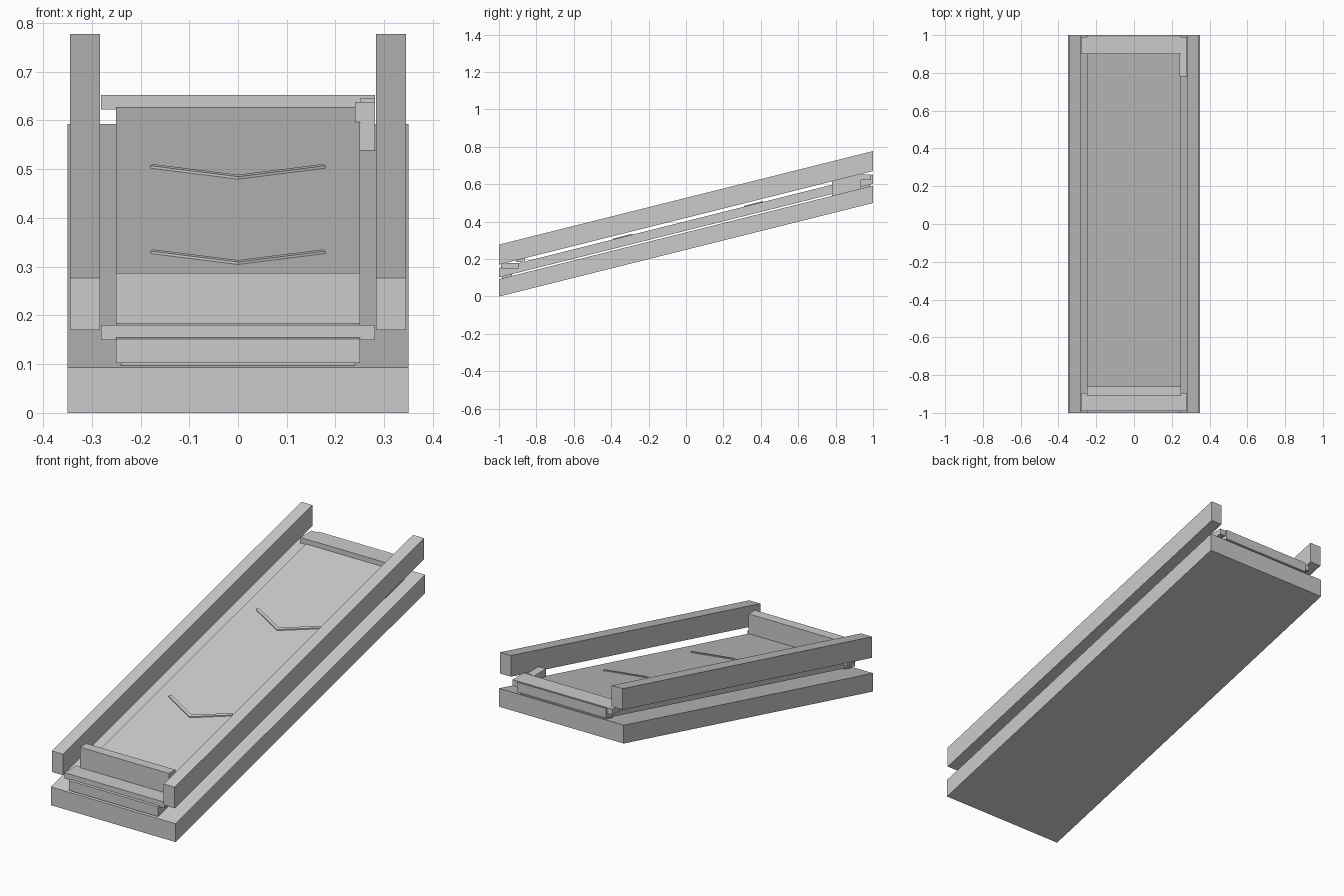
import bpy, bmesh

if "Cube" in bpy.data.objects:
    bpy.data.objects.remove(bpy.data.objects["Cube"])

SLOPE = 0.25  # rise per unit of depth


def prism(name, outline, low, high, slope=SLOPE):
    """Extrude a plan outline between two heights, sheared up the incline."""
    bm = bmesh.new()
    rise = lambda y: slope * (y + 1)
    bottom = [bm.verts.new((x, y, low + rise(y))) for x, y in outline]
    top = [bm.verts.new((x, y, high + rise(y))) for x, y in outline]
    n = len(outline)
    for i in range(n):
        j = (i + 1) % n
        bm.faces.new((bottom[i], bottom[j], top[j], top[i]))
    bm.faces.new(bottom[::-1])
    bm.faces.new(top)
    bmesh.ops.recalc_face_normals(bm, faces=bm.faces)
    mesh = bpy.data.meshes.new(name)
    bm.to_mesh(mesh)
    bm.free()
    obj = bpy.data.objects.new(name, mesh)
    bpy.context.collection.objects.link(obj)
    return obj


def slab(name, x0, x1, y0, y1, low, high, slope=SLOPE):
    return prism(name, [(x0, y0), (x1, y0), (x1, y1), (x0, y1)], low, high, slope)


# Inclined bed and belt with vertical ends
slab("base", -0.35, 0.35, -1, 1, 0, 0.093)
slab("belt", -0.25, 0.25, -1, 1, 0.102, 0.152)

# Side rails
for side, x0, x1 in (("left", -0.345, -0.283), ("right", 0.283, 0.345)):
    slab(side + "_rail", x0, x1, -1, 1, 0.17, 0.277)

# Spacers holding the belt off the base
slab("front_spacer", -0.24, 0.24, -0.985, -0.93, 0.093, 0.102)
slab("back_spacer", -0.24, 0.24, 0.93, 0.985, 0.093, 0.102)

# Level cross bars and front stop plate
slab("front_cross_bar", -0.281, 0.281, -0.99, -0.895, 0.15, 0.18, 0)
slab("back_cross_bar", -0.281, 0.281, 0.90, 0.99, 0.622, 0.652, 0)
slab("stop_plate", -0.25, 0.25, -0.91, -0.86, 0.183, 0.287, 0)

# Drive housing on the right at the upper end
slab("drive_housing", 0.24, 0.281, 0.78, 0.935, 0.537, 0.638, 0)
slab("housing_lid", 0.25, 0.281, 0.88, 0.935, 0.638, 0.645, 0)

# Raised chevron cleats on the belt
for label, tip in (("lower", -0.39), ("upper", 0.31)):
    outline = [(0, tip), (0.18, tip + 0.09), (0.174, tip + 0.103),
               (0, tip + 0.016), (-0.174, tip + 0.103), (-0.18, tip + 0.09)]
    prism(label + "_chevron", outline, 0.150, 0.157)
